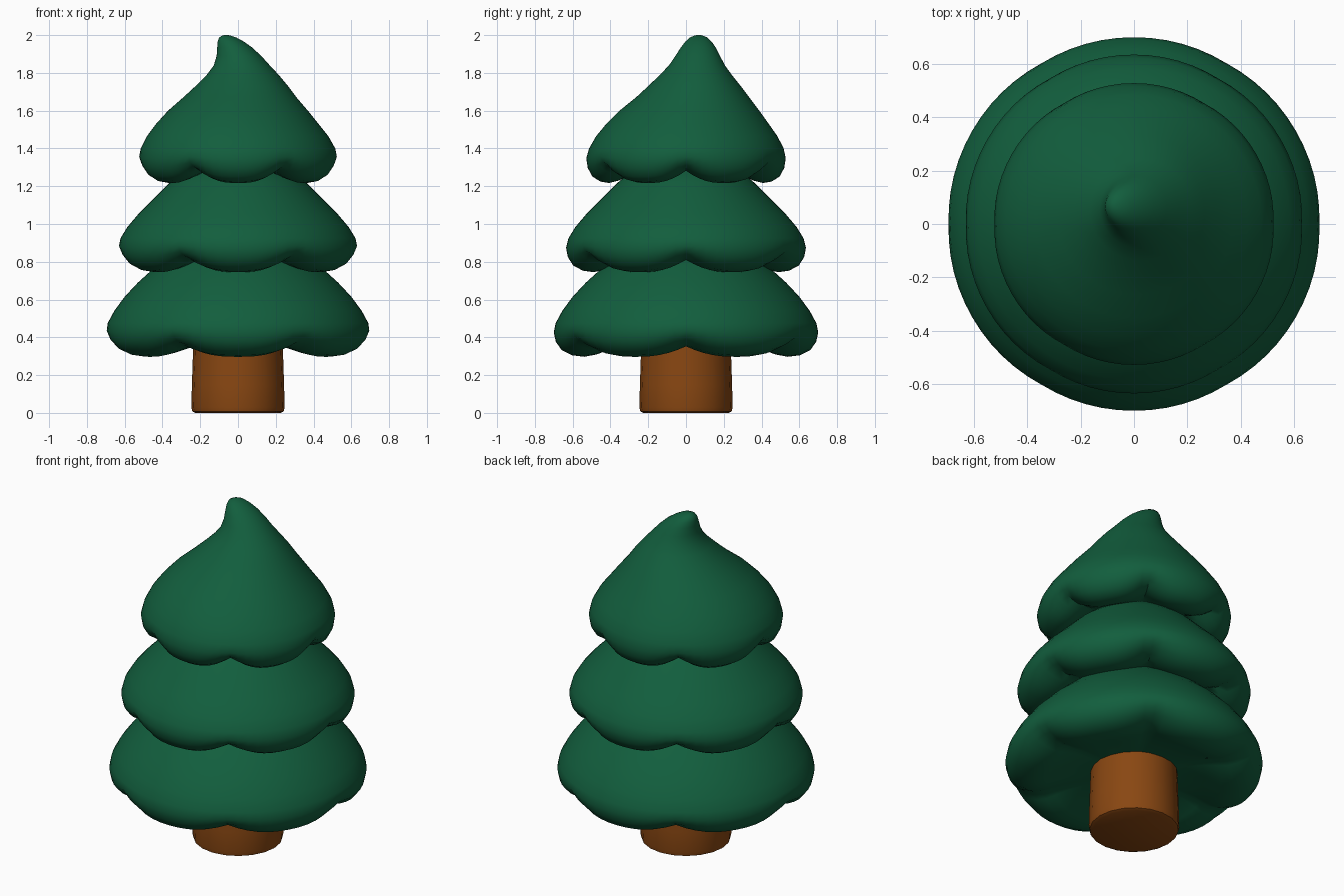
import bpy, bmesh, math

if "Cube" in bpy.data.objects:
    bpy.data.objects.remove(bpy.data.objects["Cube"])

SEGMENTS = 72
LOBES = 6


def material(name, rgb):
    m = bpy.data.materials.new(name)
    m.diffuse_color = (*rgb, 1)
    m.use_nodes = True
    m.node_tree.nodes["Principled BSDF"].inputs["Base Color"].default_value = m.diffuse_color
    return m


green = material("pine green", (0.006, 0.112, 0.047))
brown = material("bark brown", (0.25, 0.063, 0.006))


def lathe(name, rings, mat, segments, angle):
    """Rings: (radius, z, centre x, centre y, scallop lift, scallop inset)."""
    bm = bmesh.new()
    loops = []
    for r, z, cx, cy, lift, inset in rings:
        loop = []
        for i in range(segments):
            a = 2 * math.pi * i / segments
            notch = (1 - abs(math.sin(a * LOBES / 2))) ** 1.4
            rr = r - inset * notch
            loop.append(bm.verts.new((cx + rr * math.cos(a), cy + rr * math.sin(a), z + lift * notch)))
        loops.append(loop)
    for low, high in zip(loops, loops[1:]):
        for i in range(segments):
            j = (i + 1) % segments
            bm.faces.new((low[i], low[j], high[j], high[i]))
    bm.faces.new(loops[0][::-1])
    bm.faces.new(loops[-1])
    me = bpy.data.meshes.new(name)
    bm.to_mesh(me)
    bm.free()
    me.materials.append(mat)
    ob = bpy.data.objects.new(name, me)
    bpy.context.collection.objects.link(ob)
    bpy.ops.object.select_all(action="DESELECT")
    ob.select_set(True)
    bpy.context.view_layer.objects.active = ob
    bpy.ops.object.shade_smooth_by_angle(angle=math.radians(angle))
    return ob


def skirt(r, z, lift):
    """Puffy scalloped rim with widest radius r and lowest height z."""
    return [
        (r * 0.30, z + 0.07, 0, 0, 0, 0),
        (r * 0.55, z + 0.045, 0, 0, lift * 0.4, 0),
        (r * 0.68, z + 0.012, 0, 0, lift * 0.9, 0.005),
        (r * 0.77, z, 0, 0, lift, 0.015),
        (r * 0.86, z + 0.008, 0, 0, lift, 0.025),
        (r * 0.94, z + 0.035, 0, 0, lift * 0.8, 0.025),
        (r * 0.985, z + 0.08, 0, 0, lift * 0.45, 0.015),
        (r, z + 0.13, 0, 0, lift * 0.15, 0.005),
    ]


def plain(points):
    return [(r, z, 0, 0, 0, 0) for r, z in points]


# Trunk with softened ends
lathe("trunk", plain([(0.225, 0), (0.242, 0.008), (0.247, 0.03), (0.244, 0.15),
                      (0.238, 0.33), (0.235, 0.45)]), brown, 20, 40)

# Lower and middle foliage tiers
lathe("lower_foliage", skirt(0.70, 0.297, 0.055) + plain(
    [(0.69, 0.475), (0.655, 0.54), (0.60, 0.615), (0.53, 0.69), (0.43, 0.78), (0.30, 0.88)]),
    green, SEGMENTS, 50)
lathe("middle_foliage", skirt(0.635, 0.745, 0.065) + plain(
    [(0.622, 0.925), (0.585, 0.985), (0.53, 1.05), (0.45, 1.13), (0.36, 1.22), (0.24, 1.32)]),
    green, SEGMENTS, 50)

# Top tier with its tip bent to the back left
lathe("top_foliage", skirt(0.528, 1.217, 0.065) + [
    (0.515, 1.40, 0, 0.002, 0, 0),
    (0.48, 1.465, -0.002, 0.004, 0, 0),
    (0.43, 1.53, -0.004, 0.008, 0, 0),
    (0.37, 1.60, 0, 0.018, 0, 0),
    (0.30, 1.67, 0.01, 0.035, 0, 0),
    (0.245, 1.73, 0.02, 0.045, 0, 0),
    (0.19, 1.79, 0.025, 0.052, 0, 0),
    (0.148, 1.84, 0.02, 0.058, 0, 0),
    (0.118, 1.89, 0.005, 0.062, 0, 0),
    (0.092, 1.935, -0.018, 0.065, 0, 0),
    (0.070, 1.965, -0.038, 0.066, 0, 0),
    (0.045, 1.988, -0.055, 0.067, 0, 0),
    (0.018, 1.999, -0.062, 0.067, 0, 0),
    (0.004, 2.0, -0.064, 0.067, 0, 0),
], green, SEGMENTS, 50)
